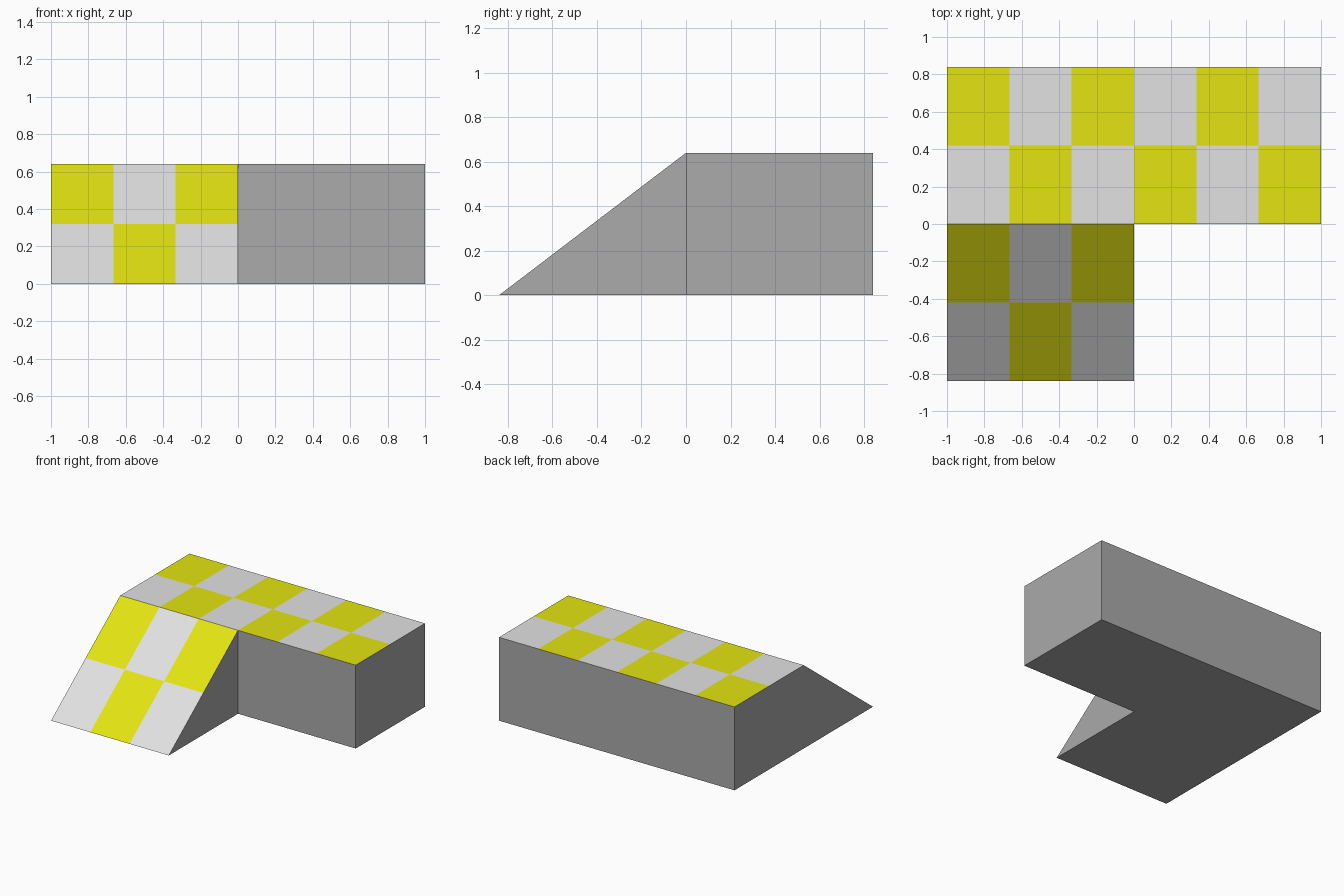
import bpy, bmesh, math
from mathutils import Vector

if "Cube" in bpy.data.objects:
    bpy.data.objects.remove(bpy.data.objects["Cube"])


def material(name, colour):
    m = bpy.data.materials.new(name)
    m.diffuse_color = (*colour, 1)
    m.use_nodes = True
    m.node_tree.nodes["Principled BSDF"].inputs["Base Color"].default_value = m.diffuse_color
    return m


MATS = [material("side_grey", (0.405, 0.405, 0.405)),
        material("light_grey", (0.76, 0.76, 0.76)),
        material("yellow", (0.775, 0.775, 0.006))]

DEPTH, HEIGHT, TILE = 0.84, 0.64, 1 / 3


def checkered_prism(name, profile, x0, x1, y_mid):
    """Extrude a (y, z) profile along x, then checker its upward faces."""
    bm = bmesh.new()
    face = bm.faces.new([bm.verts.new((x0, y, z)) for y, z in profile])
    ext = bmesh.ops.extrude_face_region(bm, geom=[face])
    verts = [g for g in ext["geom"] if isinstance(g, bmesh.types.BMVert)]
    bmesh.ops.translate(bm, verts=verts, vec=(x1 - x0, 0, 0))
    bmesh.ops.recalc_face_normals(bm, faces=bm.faces)

    # Cut the upward face into tiles
    cuts = [((x0 + i * TILE, 0, 0), (1, 0, 0))
            for i in range(1, round((x1 - x0) / TILE))]
    cuts.append(((0, y_mid, 0), (0, 1, 0)))
    for co, no in cuts:
        up = [f for f in bm.faces if f.normal.z > 0.1]
        geom = up + list({e for f in up for e in f.edges}) \
                  + list({v for f in up for v in f.verts})
        bmesh.ops.bisect_plane(bm, geom=geom, plane_co=Vector(co),
                               plane_no=Vector(no), dist=1e-5)
    bm.normal_update()

    # Alternate the two tile colours; back-left tile is yellow
    for f in bm.faces:
        if f.normal.z > 0.1:
            c = f.calc_center_median()
            col = math.floor((c.x - x0) / TILE)
            row = 0 if c.y > y_mid else 1
            f.material_index = 2 if (col + row) % 2 == 0 else 1

    mesh = bpy.data.meshes.new(name)
    bm.to_mesh(mesh)
    bm.free()
    for m in MATS:
        mesh.materials.append(m)
    obj = bpy.data.objects.new(name, mesh)
    bpy.context.collection.objects.link(obj)
    return obj


# Long back block
checkered_prism("back_block",
                [(0, 0), (DEPTH, 0), (DEPTH, HEIGHT), (0, HEIGHT)],
                -1, 1, DEPTH / 2)

# Sloped ramp in front of its left half
checkered_prism("front_ramp",
                [(-DEPTH, 0), (0, 0), (0, HEIGHT)],
                -1, 0, -DEPTH / 2)
